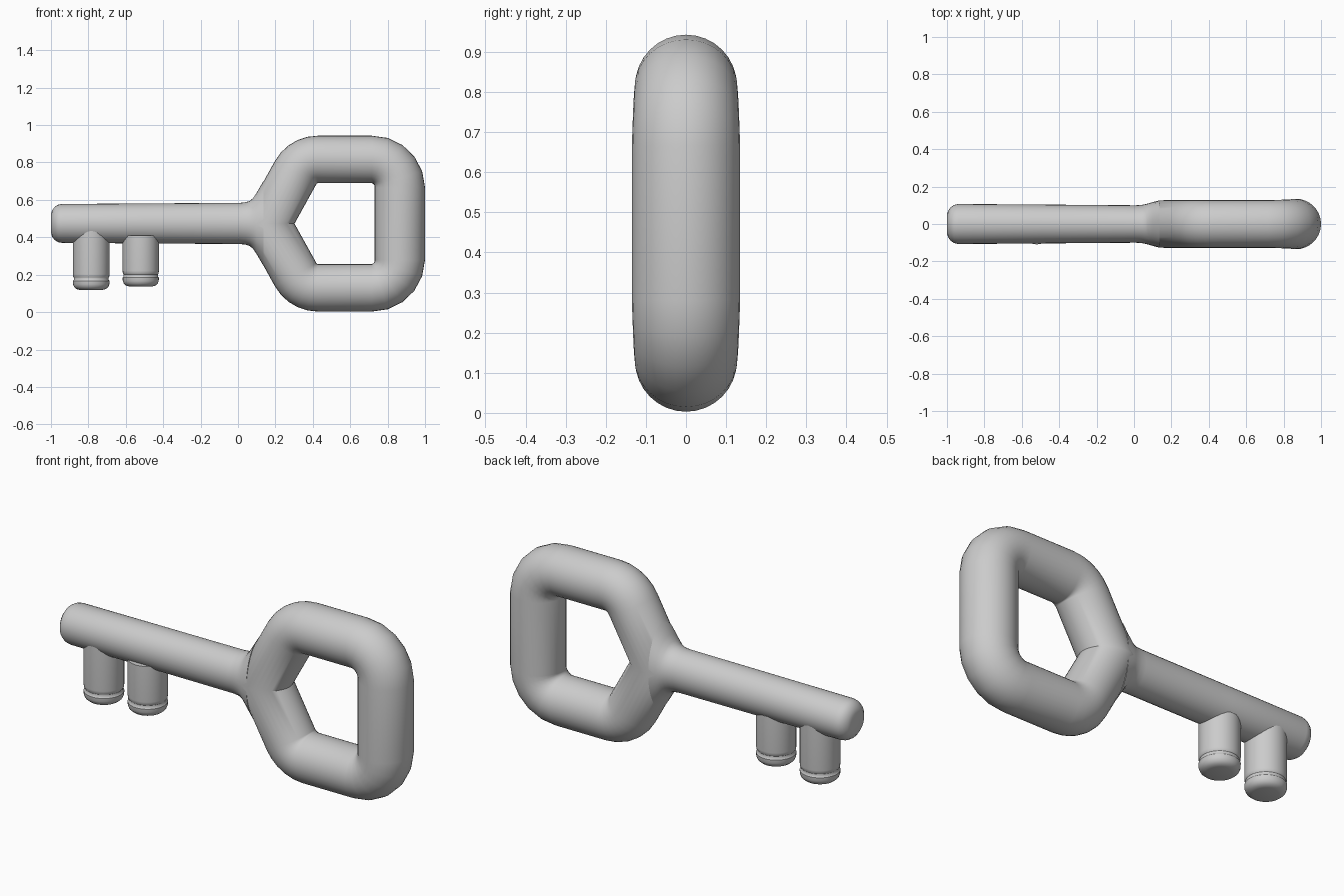
import bpy, bmesh, math
from mathutils import Vector as V

if "Cube" in bpy.data.objects:
    bpy.data.objects.remove(bpy.data.objects["Cube"])

SIDES = 32
MID = 0.473  # height of the key's centre line


def loft(name, rings, closed=False, angle=40):
    """Skin elliptical rings given as (centre, semi-axis u, semi-axis v)."""
    bm = bmesh.new()
    loops = []
    for c, u, v in rings:
        loops.append([bm.verts.new(c + u * math.cos(t) + v * math.sin(t))
                      for t in (2 * math.pi * i / SIDES for i in range(SIDES))])
    n = len(loops)
    for k in range(n if closed else n - 1):
        a, b = loops[k], loops[(k + 1) % n]
        for i in range(SIDES):
            j = (i + 1) % SIDES
            bm.faces.new((a[i], a[j], b[j], b[i]))
    if not closed:
        bm.faces.new(loops[0])
        bm.faces.new(loops[-1])
    bmesh.ops.recalc_face_normals(bm, faces=bm.faces)
    me = bpy.data.meshes.new(name)
    bm.to_mesh(me)
    bm.free()
    ob = bpy.data.objects.new(name, me)
    bpy.context.collection.objects.link(ob)
    bpy.ops.object.select_all(action='DESELECT')
    bpy.context.view_layer.objects.active = ob
    ob.select_set(True)
    bpy.ops.object.shade_smooth_by_angle(angle=math.radians(angle))
    return ob


def fillet(p0, p, p1, r, steps=5):
    """Arc points and their tangents replacing the corner p."""
    d0, d1 = (p - p0).normalized(), (p1 - p).normalized()
    turn = d0.angle(d1)
    t = r * math.tan(turn / 2)
    side = (d1 - d0 * d0.dot(d1)).normalized()
    centre = p - d0 * t + side * r
    out = []
    for i in range(steps + 1):
        a = turn * i / steps
        out.append((centre - side * r * math.cos(a) + d0 * r * math.sin(a),
                    d0 * math.cos(a) + side * math.sin(a), i / steps))
    return out


# bow: five-sided tube loop, mitred where it meets the shaft
corners = [V((0.157, 0, MID)), V((0.347, 0, MID - 0.343)), V((0.865, 0, MID - 0.343)),
           V((0.865, 0, MID + 0.343)), V((0.347, 0, MID + 0.343))]
Y = V((0, 1, 0))
THIN, THICK = 0.127, 0.135
mitre = abs((corners[1] - corners[0]).normalized().z)
rings = [(corners[0], V((THIN / mitre, 0, 0)), Y * THIN)]
radii = {1: (THIN, THIN), 2: (THIN, THICK), 3: (THICK, THIN), 4: (THIN, THIN)}
for k in range(1, 5):
    r0, r1 = radii[k]
    bend = 0.15 if k in (2, 3) else 0.135
    for c, d, f in fillet(corners[k - 1], corners[k], corners[(k + 1) % 5], bend):
        r = r0 + (r1 - r0) * f
        rings.append((c, V((-d.z, 0, d.x)) * r, Y * r))
# same in-plane direction (inwards or outwards) all the way round
rings[0] = (rings[0][0], V((math.copysign(THIN / mitre, rings[1][1].x), 0, 0)), rings[0][2])
loft("bow", rings, closed=True)

# shaft: rounded tip, flaring into the bow; (x, half height, half depth)
shaft = [(-1.0, 0.05, 0.05), (-0.994, 0.07, 0.07), (-0.98, 0.089, 0.09), (-0.962, 0.1, 0.102),
         (-0.94, 0.104, 0.107), (-0.5, 0.107, 0.104), (0.01, 0.11, 0.1), (0.04, 0.113, 0.102),
         (0.062, 0.12, 0.106), (0.08, 0.135, 0.111), (0.1, 0.165, 0.117), (0.135, 0.225, 0.124)]
loft("shaft", [(V((x, 0, MID + 0.001)), V((0, 0, h)), Y * d) for x, h, d in shaft])

# teeth: round pegs with a groove and a rounded foot
def tooth(name, x, y, bottom, top, r):
    groove = bottom + 0.06
    prof = [(bottom, 0.6), (bottom + 0.005, 0.8), (bottom + 0.016, 0.93), (bottom + 0.03, 0.99),
            (groove - 0.012, 1.0), (groove - 0.006, 0.95), (groove + 0.006, 0.95),
            (groove + 0.01, 0.985), (groove + 0.025, 1.0), (top, 1.0)]
    loft(name, [(V((x, y, z)), V((r * s, 0, 0)), Y * r * s) for z, s in prof])


tooth("tooth_outer", -0.785, 0, 0.118, 0.46, 0.098)
tooth("tooth_inner", -0.52, -0.012, 0.136, 0.41, 0.097)
